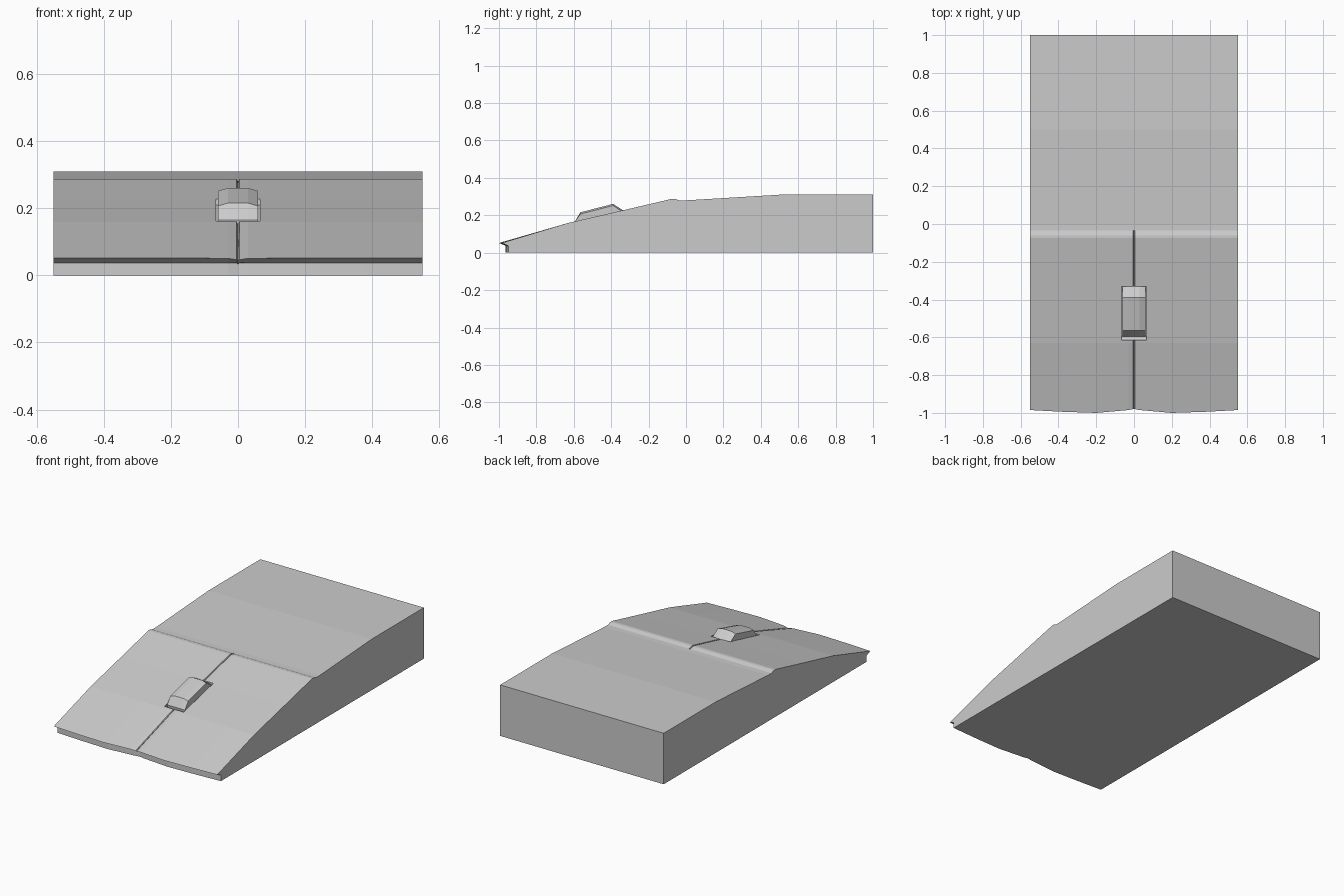
import bpy, bmesh

if "Cube" in bpy.data.objects:
    bpy.data.objects.remove(bpy.data.objects["Cube"])


def loft(name, columns):
    """Skin equal-length closed (x, y, z) loops into a capped solid."""
    bm = bmesh.new()
    rings = [[bm.verts.new(p) for p in col] for col in columns]
    n = len(rings[0])
    for a, b in zip(rings, rings[1:]):
        for i in range(n):
            j = (i + 1) % n
            bm.faces.new((a[i], a[j], b[j], b[i]))
    bm.faces.new(rings[0])
    bm.faces.new(rings[-1][::-1])
    bmesh.ops.recalc_face_normals(bm, faces=bm.faces[:])
    mesh = bpy.data.meshes.new(name)
    bm.to_mesh(mesh)
    bm.free()
    obj = bpy.data.objects.new(name, mesh)
    bpy.context.collection.objects.link(obj)
    return obj


# Body: side profile lofted across x, with bowed nose and centre groove
def body_column(x, nose, groove, dip):
    tip = 0.052 - dip
    profile = [(nose, tip), (-0.63, 0.159 - groove), (-0.34, 0.226 - groove),
               (-0.075, 0.288 - groove), (-0.06, 0.288 - groove),
               (-0.035, 0.28), (0.0, 0.28), (0.5, 0.31), (1.0, 0.31),
               (1.0, 0.0), (nose + 0.035, 0.0), (nose + 0.035, 0.037),
               (nose + 0.025, tip - 0.01)]
    return [(x, y, z) for y, z in profile]


half = [(0.55, -0.985, 0, 0), (0.38, -0.994, 0, 0), (0.2, -1.0, 0, 0),
        (0.03, -0.985, 0, 0.001), (0.004, -0.98, 0.001, 0.005)]
columns = [(-x, *rest) for x, *rest in half] + [(0, -0.979, 0.012, 0.008)]
columns += half[::-1]
body = loft("mouse_body", [body_column(*c) for c in columns])

# Wheel slot: shallow pocket following the slope
slot = [(-0.615, 0.155), (-0.615, 0.30), (-0.33, 0.30), (-0.33, 0.21), (-0.595, 0.14)]
cutter = loft("slot_cutter", [[(x, y, z) for y, z in slot] for x in (-0.065, 0.065)])
cutter.hide_render = True
cutter.display_type = 'WIRE'
cut = body.modifiers.new("wheel_slot", 'BOOLEAN')
cut.operation = 'DIFFERENCE'
cut.object = cutter
cut.solver = 'EXACT'
bpy.context.view_layer.objects.active = body
bpy.ops.object.modifier_apply(modifier=cut.name)
bpy.data.objects.remove(cutter)

# Scroll wheel: faceted, slightly crowned
wheel = [(-0.59, 0.13, 0), (-0.595, 0.165, 0), (-0.565, 0.217, 1),
         (-0.39, 0.262, 1), (-0.328, 0.222, 1), (-0.328, 0.19, 0)]
loft("scroll_wheel", [[(x, y, z - drop * k) for y, z, k in wheel]
                      for x, drop in ((-0.06, 0.01), (-0.03, 0.001),
                                      (0.03, 0.001), (0.06, 0.01))])
